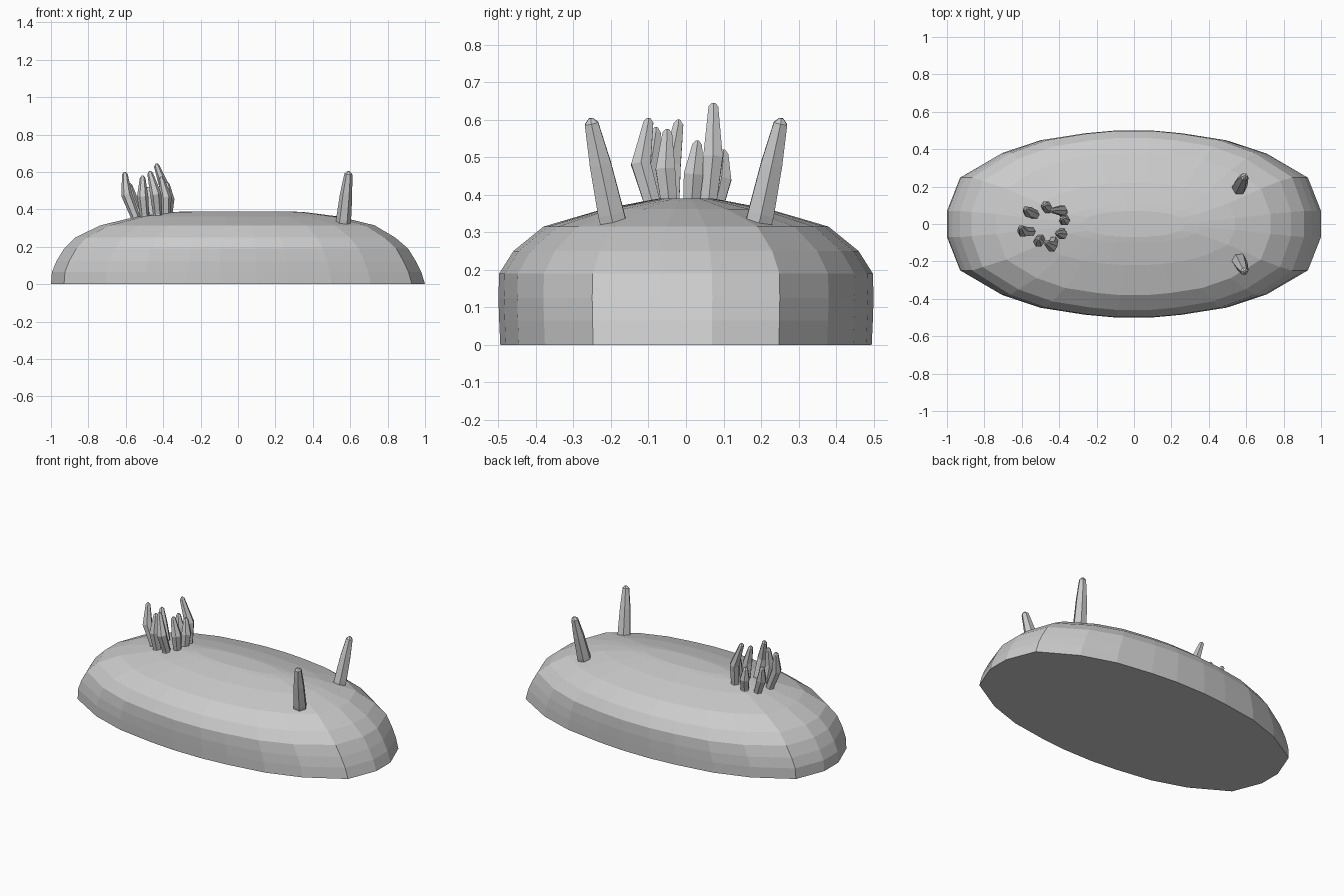
import bpy, bmesh
from mathutils import Vector
from math import cos, sin, tau

if "Cube" in bpy.data.objects:
    bpy.data.objects.remove(bpy.data.objects["Cube"])


def loft(name, rings):
    """Skin a stack of equally sized point rings and close both ends."""
    bm = bmesh.new()
    loops = [[bm.verts.new(p) for p in ring] for ring in rings]
    n = len(loops[0])
    for a, b in zip(loops, loops[1:]):
        for i in range(n):
            j = (i + 1) % n
            bm.faces.new((a[i], a[j], b[j], b[i]))
    bm.faces.new(loops[0][::-1])
    bm.faces.new(loops[-1])
    bmesh.ops.recalc_face_normals(bm, faces=bm.faces[:])
    me = bpy.data.meshes.new(name)
    bm.to_mesh(me)
    bm.free()
    ob = bpy.data.objects.new(name, me)
    bpy.context.collection.objects.link(ob)
    return ob


def stalk(name, points, radii, sides=6):
    """Faceted tapering stalk along a short path."""
    pts = [Vector(p) for p in points]
    rings = []
    for i, (p, r) in enumerate(zip(pts, radii)):
        d = (pts[min(i + 1, len(pts) - 1)] - pts[max(i - 1, 0)]).normalized()
        u = Vector((0, 1, 0)).cross(d).normalized()
        v = d.cross(u)
        rings.append([p + r * (cos(tau * k / sides) * u + sin(tau * k / sides) * v)
                      for k in range(sides)])
    return loft(name, rings)


# Body: a faceted oval outline, narrowed level by level into a dome
quarter = [(1, .14), (.93, .5), (.71, .76), (.5, .9), (.27, .97), (.1, 1)]
outline = quarter + [(-x, y) for x, y in quarter[::-1]]
outline += [(x, -y) for x, y in outline[::-1]]
# height, left reach, right reach, half width
levels = [(0, 1, 1, .495), (.065, .995, .98, .498), (.125, .97, .95, .5),
          (.19, .93, .91, .498), (.25, .87, .84, .46), (.315, .735, .73, .38),
          (.362, .54, .54, .22), (.385, .36, .36, .1), (.39, .27, .27, .07)]
loft("body", [[(x * (right if x > 0 else left), y * w, z) for x, y in outline]
              for z, left, right, w in levels])

# Pair of head tentacles, leaning outwards
for side, label in ((-1, "right"), (1, "left")):
    stalk("head_tentacle_" + label,
          [(.56, .19 * side, .31), (.565, .2 * side, .35), (.578, .228 * side, .48),
           (.59, .252 * side, .59), (.592, .254 * side, .604)],
          [.04, .04, .033, .021, .006])

# Ring of gill fingers: base xy, bulge xy, tip xyz
gills = [((-.55, -.04), (-.595, -.04), (-.605, -.02, .6)),
         ((-.53, .05), (-.565, .065), (-.58, .08, .54)),
         ((-.46, .08), (-.47, .095), (-.48, .1, .52)),
         ((-.38, .06), (-.385, .072), (-.435, .073, .645)),
         ((-.375, .015), (-.37, .02), (-.38, .03, .545)),
         ((-.385, -.045), (-.385, -.055), (-.41, -.05, .575)),
         ((-.43, -.09), (-.44, -.12), (-.47, -.1, .605)),
         ((-.5, -.08), (-.51, -.095), (-.51, -.08, .58))]
for i, (base, mid, tip) in enumerate(gills):
    foot = .37 + .12 * min(0, base[0] + .42)
    stalk(f"gill_{i + 1}",
          [(*base, foot - .03), (*base, foot + .01),
           (*mid, .38 + .45 * (tip[2] - .38)),
           (tip[0], tip[1], tip[2] - .012), tip],
          [.025, .025, .03, .015, .005])
